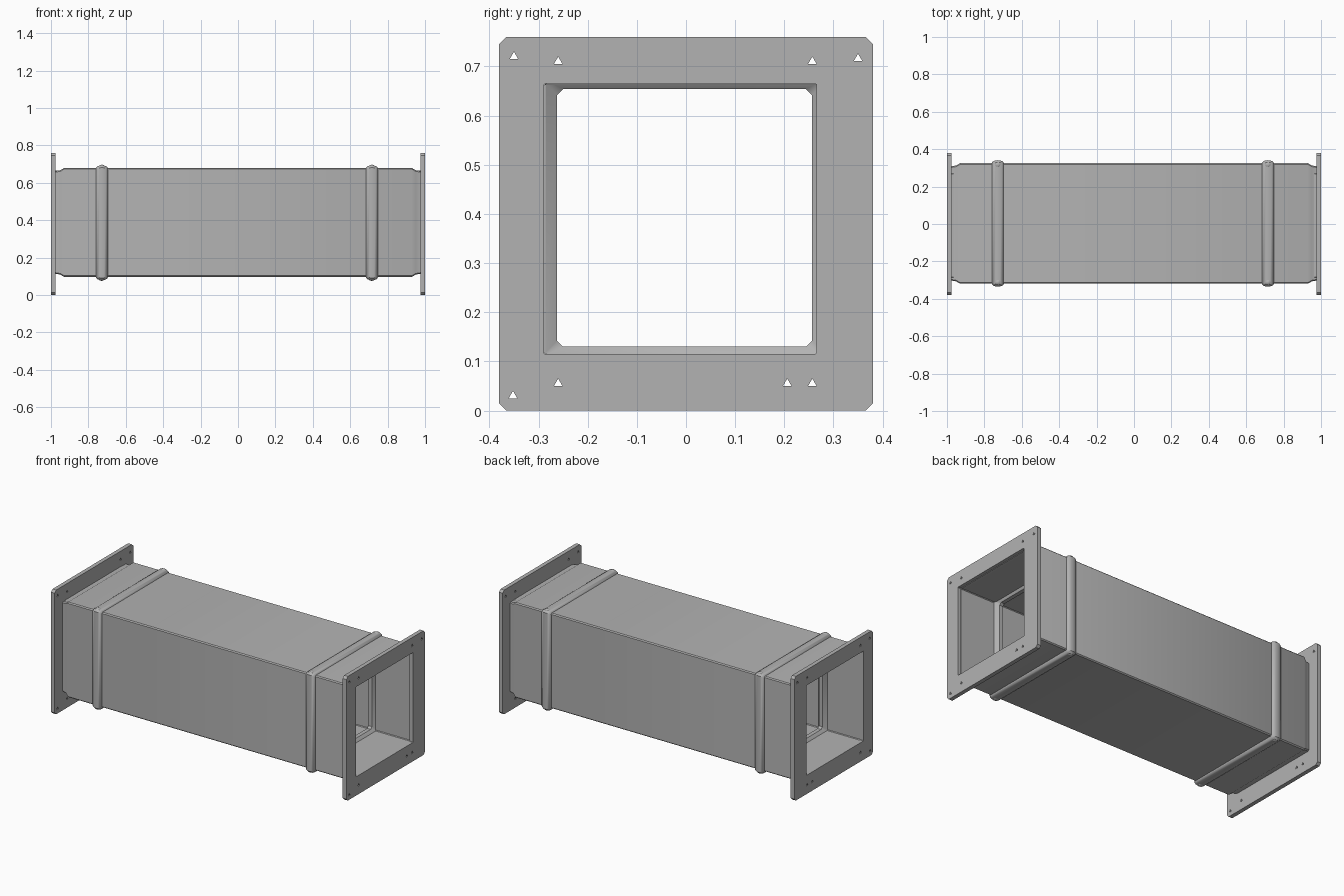
import bpy, bmesh
from math import sin, cos, pi, radians

cube = bpy.data.objects.get("Cube")
if cube:
    bpy.data.objects.remove(cube)

steel = bpy.data.materials.new("grey_steel")
steel.use_nodes = True
GREY = (0.45, 0.45, 0.45, 1)
steel.diffuse_color = GREY
steel.node_tree.nodes["Principled BSDF"].inputs["Base Color"].default_value = GREY

CY, CZ = 0.003, 0.388        # duct axis
HY, HZ = 0.322, 0.291        # duct outer half sizes


def finish(name, mesh, angle=35):
    mesh.materials.clear()
    mesh.materials.append(steel)
    obj = bpy.data.objects.new(name, mesh)
    bpy.context.collection.objects.link(obj)
    bpy.ops.object.select_all(action="DESELECT")
    obj.select_set(True)
    bpy.context.view_layer.objects.active = obj
    bpy.ops.object.shade_smooth_by_angle(angle=radians(angle))
    return obj


def rectangle(cy, cz, hy, hz, c):
    """Rectangle outline with cut corners."""
    pts = []
    for sy, sz in ((1, 1), (-1, 1), (-1, -1), (1, -1)):
        pair = [(cy + sy * hy, cz + sz * (hz - c)), (cy + sy * (hy - c), cz + sz * hz)]
        pts += pair if sy * sz > 0 else pair[::-1]
    return pts


def loft(name, stations):
    """Closed sleeve through rectangular rings given as (x, cy, cz, hy, hz, corner)."""
    bm = bmesh.new()
    rings = [[bm.verts.new((s[0], y, z)) for y, z in rectangle(*s[1:])] for s in stations]
    for a, b in zip(rings, rings[1:] + rings[:1]):
        for i in range(len(a)):
            j = (i + 1) % len(a)
            bm.faces.new((a[i], a[j], b[j], b[i]))
    bmesh.ops.recalc_face_normals(bm, faces=bm.faces)
    mesh = bpy.data.meshes.new(name)
    bm.to_mesh(mesh)
    bm.free()
    return finish(name, mesh)


# Duct: outer skin with drawn-in necks, then the inner skin back again
outer = [(x, CY, CZ, HY - d, HZ - d, 0.006)
         for x, d in ((-0.98, 0.017), (-0.95, 0.012), (-0.93, 0),
                      (0.93, 0), (0.95, 0.012), (0.98, 0.017))]
inner = [(x, -0.008, 0.39, 0.28, 0.275, 0.004) for x in (0.98, -0.98)]
loft("duct", outer + inner)

# Flange: plate with a square opening and small three-sided bolt holes
holes = [(-0.35, 0.72), (-0.26, 0.71), (0.257, 0.71), (0.35, 0.716),
         (-0.26, 0.055), (0.206, 0.055), (0.257, 0.055), (-0.352, 0.03)]


def flange(name, x):
    outlines = [rectangle(0, 0.38, 0.38, 0.38, 0.014),
                rectangle(-0.012, 0.39, 0.277, 0.275, 0.002)]
    for y, z in holes:
        outlines.append([(y + 0.01 * cos(a), z + 0.01 * sin(a))
                         for a in (pi / 2, pi * 7 / 6, pi * 11 / 6)])
    curve = bpy.data.curves.new(name, "CURVE")
    curve.dimensions = "2D"
    curve.fill_mode = "BOTH"
    curve.extrude = 0.0125
    for pts in outlines:
        spline = curve.splines.new("POLY")
        spline.points.add(len(pts) - 1)
        for p, (y, z) in zip(spline.points, pts):
            p.co = (y, z, 0, 1)
        spline.use_cyclic_u = True
    helper = bpy.data.objects.new("outline_helper", curve)
    bpy.context.collection.objects.link(helper)
    graph = bpy.context.evaluated_depsgraph_get()
    mesh = bpy.data.meshes.new_from_object(helper.evaluated_get(graph))
    bpy.data.objects.remove(helper)
    for v in mesh.vertices:
        y, z, depth = v.co
        v.co = (x + depth, y, z)
    bm = bmesh.new()
    bm.from_mesh(mesh)
    bmesh.ops.remove_doubles(bm, verts=bm.verts, dist=0.0002)
    bmesh.ops.recalc_face_normals(bm, faces=bm.faces)
    bm.to_mesh(mesh)
    bm.free()
    mesh.name = name
    finish(name, mesh, 30)


for side, x, bead_x in (("right", -0.9875, -0.728), ("left", 0.9875, 0.716)):
    flange(side + "_flange", x)

    # Rounded stiffening bead around the duct
    arch = [(bead_x + 0.032 * cos(pi * i / 8), 0.016 * sin(pi * i / 8)) for i in range(9)]
    bead = [(bx, CY, CZ - 0.002, HY + h, HZ + h, 0.012) for bx, h in arch]
    foot = [(bx, CY, CZ, HY - 0.01, HZ - 0.01, 0.006) for bx, _ in (arch[-1], arch[0])]
    loft(side + "_bead", bead + foot)

    # Matching raised ring on the inside
    ring = [(bead_x + dx, -0.003, 0.392, hy, hz, c) for dx, hy, hz, c in
            ((-0.03, 0.283, 0.278, 0.004), (-0.012, 0.259, 0.262, 0.012),
             (0.012, 0.259, 0.262, 0.012), (0.03, 0.283, 0.278, 0.004))]
    loft(side + "_inner_ring", ring)

    # Pinched knobs where the bead turns the corners
    for sy in (-1, 1):
        for sz in (-1, 1):
            bm = bmesh.new()
            bmesh.ops.create_icosphere(bm, subdivisions=2, radius=0.022)
            bmesh.ops.translate(bm, verts=bm.verts, vec=(
                bead_x, CY + sy * (HY - 0.008), CZ - 0.002 + sz * (HZ - 0.002)))
            name = f"{side}_knob_{'back' if sy > 0 else 'front'}_{'top' if sz > 0 else 'bottom'}"
            mesh = bpy.data.meshes.new(name)
            bm.to_mesh(mesh)
            bm.free()
            finish(name, mesh)
